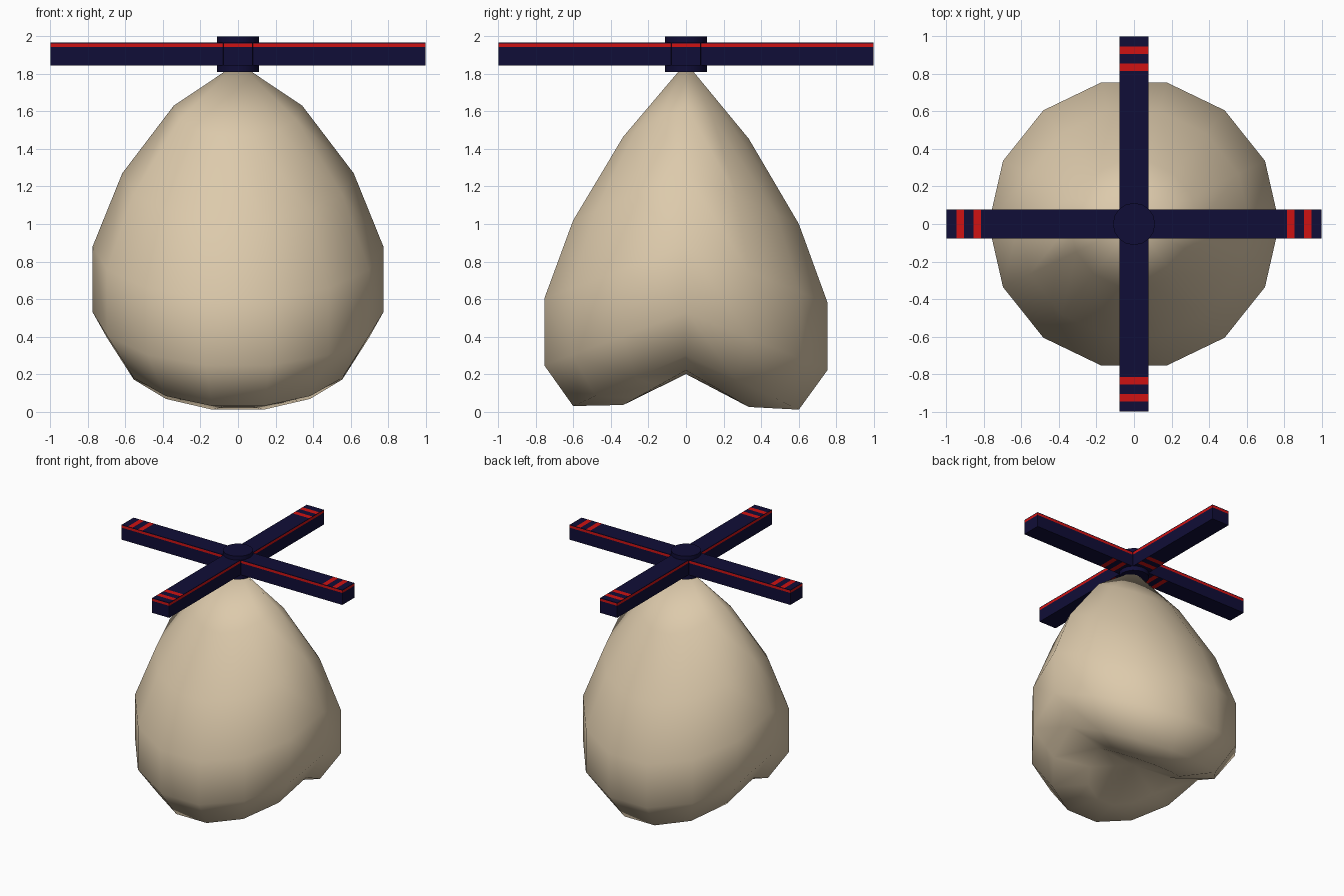
import bpy, bmesh, math
from mathutils import Matrix, Vector

if "Cube" in bpy.data.objects:
    bpy.data.objects.remove(bpy.data.objects["Cube"])

def material(name, rgb):
    m = bpy.data.materials.new(name)
    m.diffuse_color = (*rgb, 1)
    m.use_nodes = True
    m.node_tree.nodes["Principled BSDF"].inputs["Base Color"].default_value = m.diffuse_color
    return m

BEIGE = material("beige", (0.72, 0.59, 0.41))
NAVY = material("navy", (0.005, 0.004, 0.038))
RED = material("red", (0.62, 0.006, 0.006))

def make_object(name, bm, mats):
    bmesh.ops.recalc_face_normals(bm, faces=bm.faces)
    mesh = bpy.data.meshes.new(name)
    bm.to_mesh(mesh)
    bm.free()
    for m in mats:
        mesh.materials.append(m)
    ob = bpy.data.objects.new(name, mesh)
    bpy.context.collection.objects.link(ob)
    return ob

# Body: 14-sided egg whose front and back lobes droop below a central saddle
SEGS = 14
# ring: radius, height at the sides (y = 0), droop at front and back
RINGS = [(0.343, 1.63, 0.17), (0.617, 1.27, 0.26), (0.775, 0.88, 0.29),
         (0.775, 0.53, 0.295), (0.617, 0.30, 0.28), (0.343, 0.22, 0.19)]
bm = bmesh.new()
loops = []
for r, z, droop in RINGS:
    loop = []
    for i in range(SEGS):
        a = 2 * math.pi * i / SEGS
        y = r * math.sin(a)
        drop = droop * abs(math.sin(a)) / 0.975
        loop.append(bm.verts.new((r * math.cos(a), y, z - drop - 0.016 * y)))
    loops.append(loop)
top = bm.verts.new((0, 0, 1.86))
bottom = bm.verts.new((0, 0, 0.2))
for i in range(SEGS):
    j = (i + 1) % SEGS
    bm.faces.new((top, loops[0][i], loops[0][j]))
    bm.faces.new((bottom, loops[-1][j], loops[-1][i]))
    for a, b in zip(loops, loops[1:]):
        bm.faces.new((a[i], b[i], b[j], a[j]))
for f in bm.faces:
    f.smooth = True
make_object("body", bm, [BEIGE])

# Rotor hub
bm = bmesh.new()
bmesh.ops.create_cone(bm, cap_ends=True, segments=16, radius1=0.112, radius2=0.112,
                      depth=0.19, matrix=Matrix.Translation((0, 0, 1.905)))
hub = make_object("rotor_hub", bm, [NAVY])
bpy.context.view_layer.objects.active = hub
hub.select_set(True)
bpy.ops.object.shade_smooth_by_angle(angle=math.radians(40))

# Rotor blades: bars cut into bands, striped red by position
TIP_STRIPES = [(0.815, 0.855), (0.905, 0.945)]
ROOT_STRIPES = [(0.135, 0.175), (0.225, 0.265)]
LINE = (1.944, 1.963)

def inside(v, spans):
    return any(lo < v < hi for lo, hi in spans)

def blade(name, angle):
    bm = bmesh.new()
    bmesh.ops.create_cube(bm, size=1, matrix=Matrix.Translation((0.53, 0, 1.907))
                          @ Matrix.Diagonal((0.94, 0.154, 0.122, 1)))
    cuts = [((x, 0, 0), (1, 0, 0)) for s in TIP_STRIPES + ROOT_STRIPES for x in s]
    cuts += [((0, 0, z), (0, 0, 1)) for z in LINE]
    for co, no in cuts:
        bmesh.ops.bisect_plane(bm, geom=bm.verts[:] + bm.edges[:] + bm.faces[:],
                               plane_co=co, plane_no=no)
    bm.normal_update()
    for f in bm.faces:
        c = f.calc_center_median()
        if f.normal.z > 0.5:
            red = inside(c.x, TIP_STRIPES)
        elif f.normal.z < -0.5:
            red = inside(c.x, ROOT_STRIPES)
        else:
            red = inside(c.z, [LINE])
        f.material_index = int(red)
    bm.transform(Matrix.Rotation(angle, 4, 'Z'))
    make_object(name, bm, [NAVY, RED])

for k, side in enumerate(("right", "back", "left", "front")):
    blade("rotor_blade_" + side, k * math.pi / 2)
